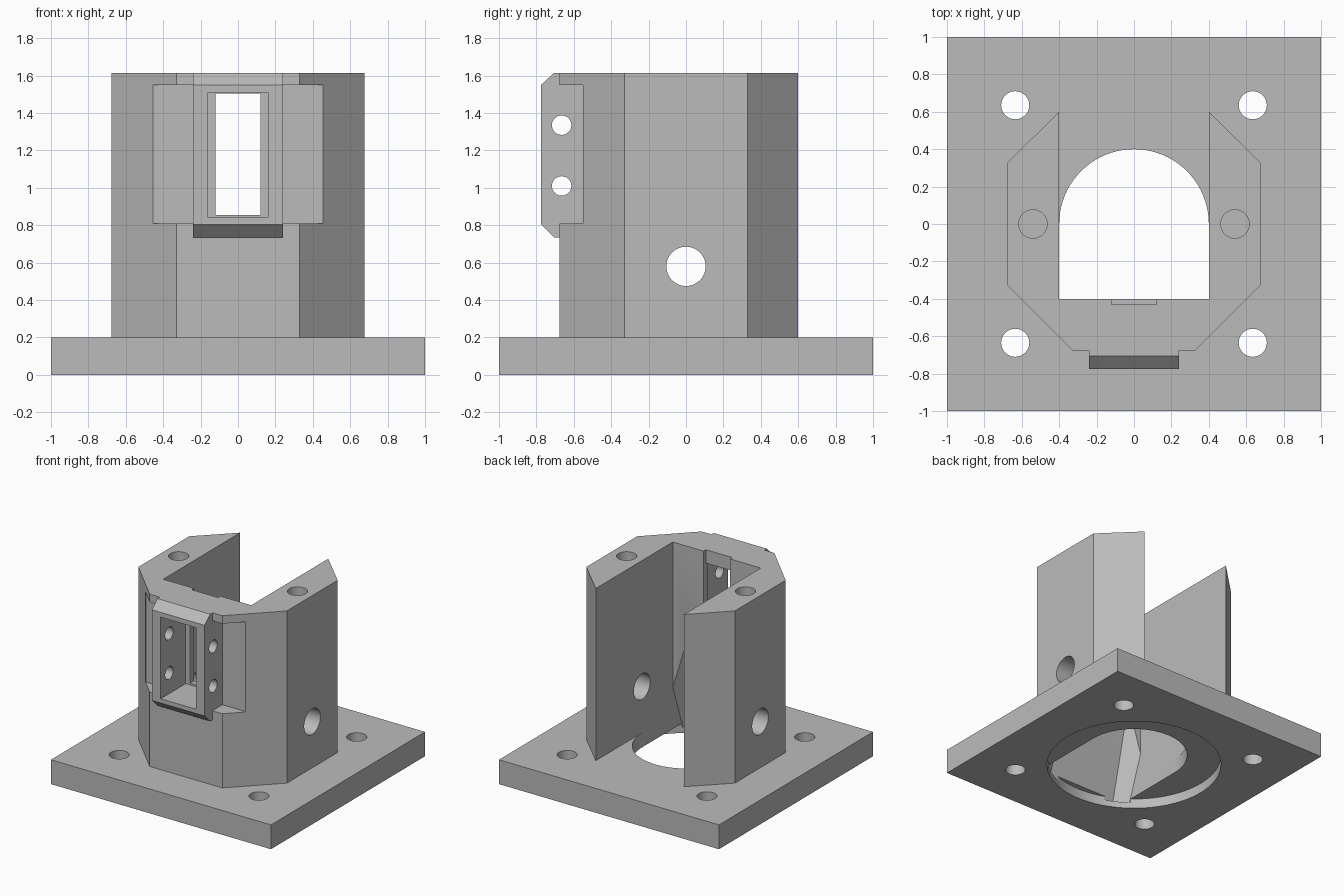
import bpy, bmesh, math
from mathutils import Matrix, Vector

if "Cube" in bpy.data.objects:
    bpy.data.objects.remove(bpy.data.objects["Cube"])

grey = bpy.data.materials.new("plain grey")
grey.diffuse_color = (0.5, 0.5, 0.5, 1)
grey.use_nodes = True
grey.node_tree.nodes["Principled BSDF"].inputs["Base Color"].default_value = grey.diffuse_color


def add(name, bm):
    bmesh.ops.recalc_face_normals(bm, faces=bm.faces)
    me = bpy.data.meshes.new(name)
    bm.to_mesh(me)
    bm.free()
    me.materials.append(grey)
    ob = bpy.data.objects.new(name, me)
    bpy.context.collection.objects.link(ob)
    return ob


def prism(name, outline, lo, hi, axis="z"):
    """Extrude a closed outline along z (x, y points) or x (y, z points)."""
    bm = bmesh.new()
    place = (lambda a, b: (a, b, lo)) if axis == "z" else (lambda a, b: (lo, a, b))
    face = bm.faces.new([bm.verts.new(place(a, b)) for a, b in outline])
    new = bmesh.ops.extrude_face_region(bm, geom=[face])["geom"]
    step = Vector((0, 0, hi - lo) if axis == "z" else (hi - lo, 0, 0))
    bmesh.ops.translate(bm, vec=step, verts=[v for v in new if isinstance(v, bmesh.types.BMVert)])
    return add(name, bm)


def box(name, x, y, z):
    return prism(name, [(x[0], y[0]), (x[1], y[0]), (x[1], y[1]), (x[0], y[1])], *z)


def rod(name, centre, r, length, axis="z", n=48):
    bm = bmesh.new()
    turn = Matrix.Rotation(math.pi / 2, 4, "Y") if axis == "x" else Matrix()
    bmesh.ops.create_cone(bm, cap_ends=True, segments=n, radius1=r, radius2=r,
                          depth=length, matrix=Matrix.Translation(centre) @ turn)
    return add(name, bm)


def combine(target, tool, op="DIFFERENCE"):
    mod = target.modifiers.new("join", "BOOLEAN")
    mod.operation, mod.solver, mod.object = op, "EXACT", tool
    bpy.context.view_layer.objects.active = target
    bpy.ops.object.modifier_apply(modifier=mod.name)
    bpy.data.objects.remove(tool)


# Chamfered tower with a recess across its front
half = [(0.4, 0.6), (0.675, 0.33), (0.675, -0.33), (0.33, -0.675)]
mount = prism("sensor_mount", half + [(-x, y) for x, y in reversed(half)], 0.1, 1.615)
combine(mount, box("front_recess", (-0.455, 0.455), (-0.9, -0.545), (0.81, 1.55)))

# Bracket on the front with bevelled top and bottom
side = [(-0.5, 0.735), (-0.705, 0.735), (-0.775, 0.805), (-0.775, 1.55), (-0.705, 1.615), (-0.5, 1.615)]
combine(mount, prism("bracket", side, -0.24, 0.24, "x"), "UNION")

# Square base plate
combine(mount, box("base_plate", (-1, 1), (-1, 1), (0, 0.2)), "UNION")

# Open channel above the plate, and round-backed opening through it
combine(mount, box("channel", (-0.4, 0.4), (-0.4, 0.8), (0.2, 1.8)))
arch = [(0.4 * math.cos(math.pi * i / 40), 0.4 * math.sin(math.pi * i / 40)) for i in range(41)]
combine(mount, prism("opening", arch + [(-0.4, -0.4), (0.4, -0.4)], -0.1, 0.3))

# Tapered hollow behind the lower front wall
bm = bmesh.new()
for x, y, z in [(0.31, -0.62, 0.05), (0.4, -0.53, 0.05), (0.4, -0.4, 0.42), (0.28, -0.4, 0.81),
                (0.4, -0.3, 0.05), (0.4, -0.3, 0.42), (0.28, -0.39, 0.82)]:
    for s in (-1, 1):
        bm.verts.new((s * x, y, z))
bmesh.ops.convex_hull(bm, input=bm.verts)
combine(mount, add("hollow", bm))

# Shallow round seat under the plate
combine(mount, rod("round_seat", (0, 0, 0), 0.655, 0.16, n=96))

# Window: wide pocket in front, narrower slot behind, notch at the inner top
combine(mount, box("pocket", (-0.16, 0.16), (-0.9, -0.45), (0.84, 1.51)))
combine(mount, box("slot", (-0.12, 0.12), (-0.6, -0.3), (0.855, 1.505)))
combine(mount, box("notch", (-0.12, 0.12), (-0.43, -0.3), (1.45, 1.7)))

# Screw holes: plate corners, tower top, tower sides, bracket sides
for s in (-1, 1):
    for t in (-1, 1):
        combine(mount, rod("plate_hole", (s * 0.635, t * 0.635, 0.1), 0.075, 0.5))
    combine(mount, rod("top_hole", (s * 0.54, 0, 1.615), 0.076, 0.8))
combine(mount, rod("side_hole", (0, 0, 0.58), 0.105, 2, "x"))
for z in (1.01, 1.335):
    combine(mount, rod("bracket_hole", (0, -0.665, z), 0.052, 0.8, "x", 32))

mount.select_set(True)
bpy.context.view_layer.objects.active = mount
bpy.ops.object.shade_smooth_by_angle(angle=math.radians(25))
